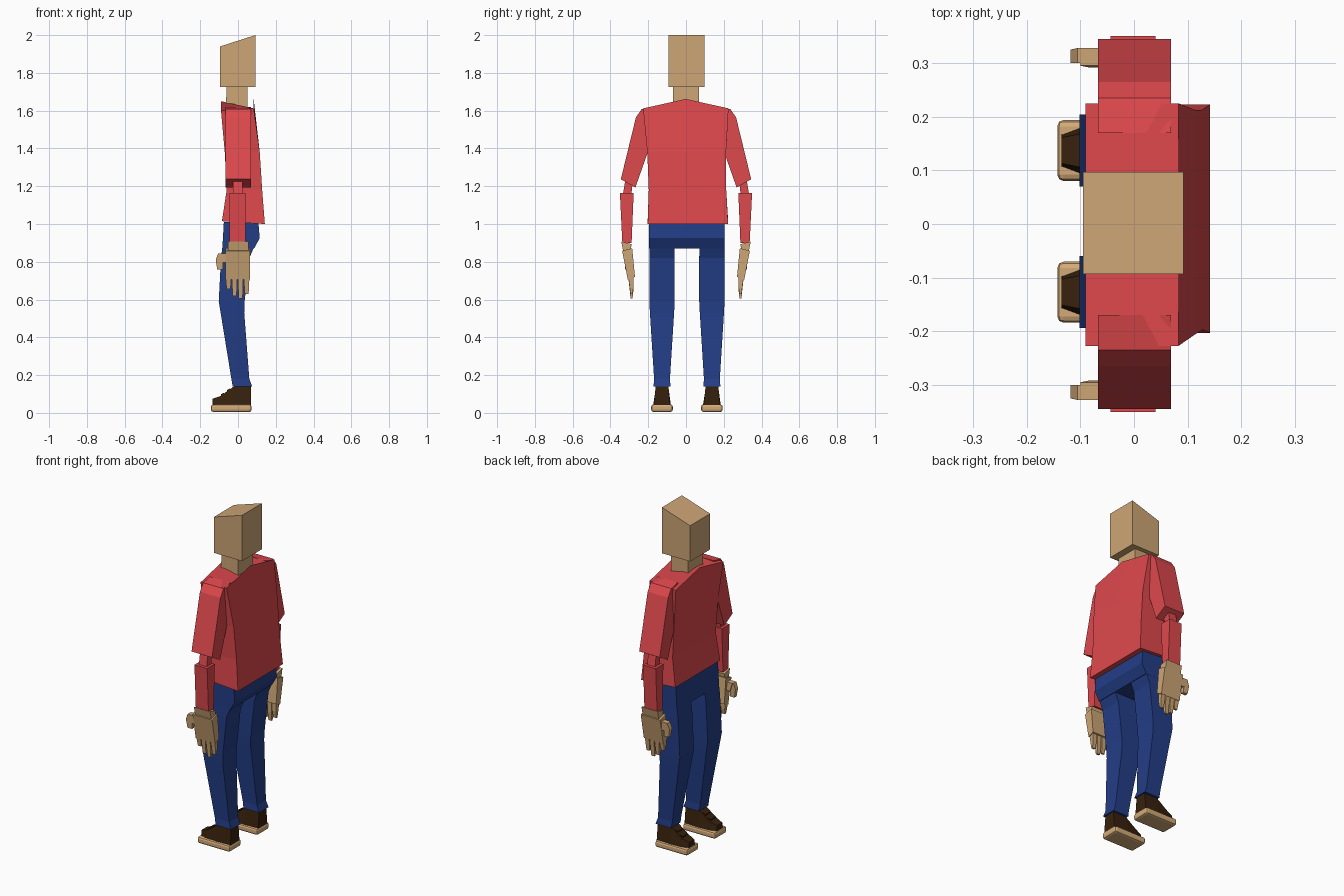
import bpy
import bmesh

cube = bpy.data.objects.get("Cube")
if cube:
    bpy.data.objects.remove(cube, do_unlink=True)


def material(name, colour):
    mat = bpy.data.materials.new(name)
    mat.use_nodes = True
    mat.diffuse_color = (*colour, 1)
    mat.node_tree.nodes["Principled BSDF"].inputs["Base Color"].default_value = (*colour, 1)
    return mat


skin = material("tan_skin", (0.61, 0.38, 0.18))
red = material("red_shirt", (0.73, 0.065, 0.073))
blue = material("blue_trousers", (0.017, 0.048, 0.24))
brown = material("dark_brown_leather", (0.037, 0.015, 0.004))
tan = material("tan_sole", (0.66, 0.41, 0.19))


def loft(name, rings, mat, bevel=0):
    """Skin a solid through rings that share a point count."""
    bm = bmesh.new()
    loops = [[bm.verts.new(p) for p in ring] for ring in rings]
    for low, high in zip(loops, loops[1:]):
        for i in range(len(low)):
            j = (i + 1) % len(low)
            bm.faces.new((low[i], low[j], high[j], high[i]))
    bm.faces.new(loops[0])
    bm.faces.new(loops[-1])
    bmesh.ops.recalc_face_normals(bm, faces=bm.faces)
    mesh = bpy.data.meshes.new(name)
    bm.to_mesh(mesh)
    bm.free()
    obj = bpy.data.objects.new(name, mesh)
    bpy.context.collection.objects.link(obj)
    mesh.materials.append(mat)
    if bevel:
        mod = obj.modifiers.new("rounded_edges", "BEVEL")
        mod.width = bevel
        mod.segments = 2
    return obj


def rect(z, x0, x1, y0, y1, rise=0):
    """Horizontal rectangle; rise lifts its +x edge."""
    return [(x0, y0, z), (x1, y0, z + rise), (x1, y1, z + rise), (x0, y1, z)]


def prism(name, outline, x0, x1, mat):
    """Extrude a (y, z) outline along x."""
    return loft(name, [[(x, y, z) for y, z in outline] for x in (x0, x1)], mat)


def torso_ring(z, x0, x1, y0, y1, rise=0, peak=0):
    """Six-point ring with a centre ridge."""
    mid = (y0 + y1) / 2
    return [(x0, y0, z), (x1, y0, z + rise), (x1, mid, z + peak + rise),
            (x1, y1, z + rise), (x0, y1, z), (x0, mid, z + peak)]


# Head and neck
loft("head", [rect(1.725, -0.095, 0.092, -0.093, 0.097),
              rect(1.94, -0.095, 0.092, -0.093, 0.097, 0.06)], skin)
loft("neck", [rect(1.6, -0.065, 0.05, -0.07, 0.07),
              rect(1.73, -0.06, 0.05, -0.07, 0.07)], skin)

# Shirt body
loft("shirt_body", [
    torso_ring(1.015, -0.085, 0.142, -0.203, 0.223, -0.015),
    torso_ring(1.18, -0.06, 0.128, -0.197, 0.213),
    torso_ring(1.38, -0.07, 0.115, -0.205, 0.212),
    torso_ring(1.6, -0.09, 0.083, -0.227, 0.225, 0.012, 0.05),
], red)

# Hips
hip_side = [(-0.075, 1.01), (0.108, 1.01), (0.115, 0.925), (0.085, 0.87), (-0.083, 0.87)]
loft("hips", [[(x, y, z) for x, z in hip_side] for y in (-0.195, 0.204)], blue)


def build_arm(s, side):
    # Sleeve
    outline = [(0.17, 1.62), (0.235, 1.608), (0.265, 1.565),
               (0.345, 1.237), (0.268, 1.193), (0.195, 1.4)]
    prism(side + "_sleeve", [(s * y, z) for y, z in outline], -0.067, 0.069, red)

    def part(name, rows, mat=skin):
        loft(side + "_" + name,
             [rect(z, x0, x1, s * y0, s * y1) for z, x0, x1, y0, y1 in rows], mat)

    part("elbow", [(1.24, -0.027, 0.025, 0.28, 0.32), (1.15, -0.027, 0.025, 0.29, 0.335)], red)
    part("forearm", [(1.165, -0.044, 0.04, 0.277, 0.35), (0.9, -0.044, 0.04, 0.288, 0.337)], red)

    # Wrist and palm lean inward towards the fingertips
    prism(side + "_wrist", [(s * y, z) for y, z in
          ((0.343, 0.907), (0.288, 0.893), (0.295, 0.85), (0.333, 0.86))], -0.052, 0.055, skin)
    prism(side + "_palm", [(s * y, z) for y, z in
          ((0.338, 0.858), (0.285, 0.872), (0.27, 0.72), (0.308, 0.705))], -0.065, 0.064, skin)

    # Fingers
    tips = (0.655, 0.62, 0.605, 0.63)
    for i, tip in enumerate(tips):
        x = -0.05 + i * 0.032
        middle = (0.715 + tip) / 2
        part("finger_%d" % (i + 1), [(0.72, x - 0.014, x + 0.014, 0.277, 0.306),
                                     (middle, x - 0.013, x + 0.013, 0.277, 0.299),
                                     (tip, x - 0.01, x + 0.01, 0.283, 0.294)])

    # Thumb
    part("thumb_base", [(0.795, -0.085, -0.055, 0.292, 0.325),
                        (0.845, -0.1, -0.055, 0.295, 0.328)])
    part("thumb_tip", [(0.76, -0.11, -0.08, 0.302, 0.322),
                       (0.81, -0.118, -0.08, 0.3, 0.325),
                       (0.845, -0.105, -0.075, 0.3, 0.328)])


def build_leg(s, side):
    centre = 0.005 + s * 0.132

    def ring(z, x0, x1, half, rise=0):
        return rect(z, x0, x1, centre - half, centre + half, rise)

    # Trouser leg with bent knee and flared cuff
    loft(side + "_trouser_leg", [
        ring(0.9, -0.08, 0.095, 0.066), ring(0.82, -0.09, 0.06, 0.067),
        ring(0.59, -0.102, 0.035, 0.067), ring(0.53, -0.092, 0.033, 0.064),
        ring(0.18, -0.035, 0.06, 0.042), ring(0.14, -0.028, 0.075, 0.045)], blue)

    # Sole
    loft(side + "_sole", [ring(0.005, -0.143, 0.072, 0.057),
                          ring(0.045, -0.143, 0.072, 0.057)], tan, 0.012)

    # Shoe upper, lofted from toe to heel
    sections = ((-0.135, 0.03, 0.024, 0.075), (-0.095, 0.045, 0.032, 0.088),
                (-0.025, 0.047, 0.032, 0.138), (0.068, 0.044, 0.033, 0.145))
    loft(side + "_shoe_upper", [
        [(x, centre - low, 0.04), (x, centre + low, 0.04),
         (x, centre + high, top), (x, centre - high, top)]
        for x, low, high, top in sections], brown)

    # Lace bars across the instep
    for i in range(2):
        x, z = -0.09 + i * 0.032, 0.087 + i * 0.022
        loft(side + "_lace_%d" % (i + 1), [ring(z, x, x + 0.016, 0.024, 0.008),
                                           ring(z + 0.012, x, x + 0.016, 0.024, 0.008)], brown)


for sign, label in ((-1, "near"), (1, "far")):
    build_arm(sign, label)
    build_leg(sign, label)
